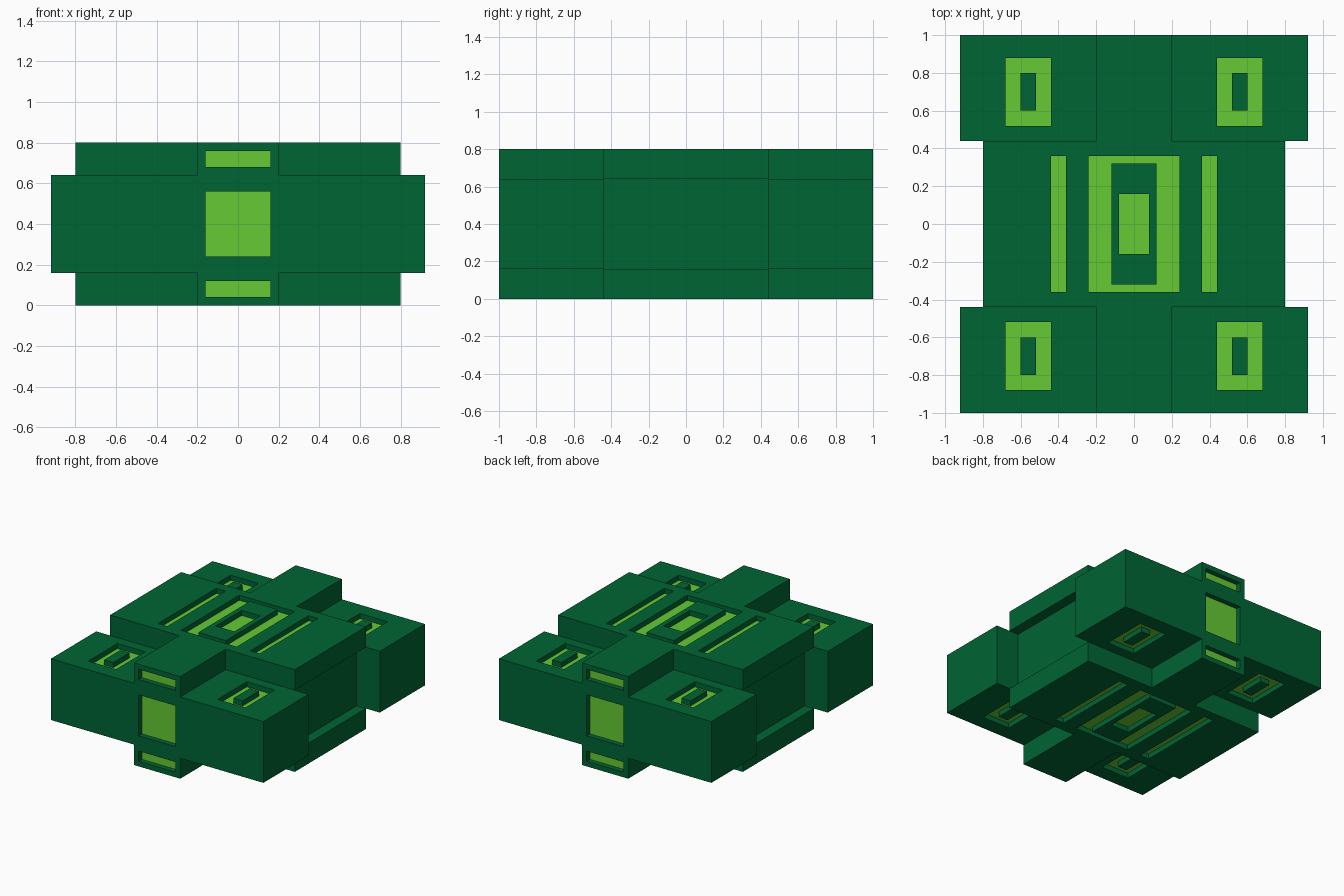
import bpy, bmesh
from mathutils import Vector

if "Cube" in bpy.data.objects:
    bpy.data.objects.remove(bpy.data.objects["Cube"], do_unlink=True)

DEPTH = 0.04   # depth of every recess
TOP = 0.8      # overall height


def material(name, rgb):
    m = bpy.data.materials.new(name)
    m.use_nodes = True
    m.diffuse_color = (*rgb, 1)
    bsdf = next(n for n in m.node_tree.nodes if n.type == 'BSDF_PRINCIPLED')
    bsdf.inputs["Base Color"].default_value = (*rgb, 1)
    return m


DARK = material("dark green", (0.0, 0.130, 0.035))
LIGHT = material("light green", (0.128, 0.590, 0.034))


def mesh_object(name, boxes):
    """One mesh of boxes, each given by two opposite corners."""
    bm = bmesh.new()
    for lo, hi in boxes:
        lo, hi = Vector(lo), Vector(hi)
        for v in bmesh.ops.create_cube(bm, size=1)["verts"]:
            v.co = (lo + hi) / 2 + v.co * (hi - lo)
    me = bpy.data.meshes.new(name)
    bm.to_mesh(me)
    bm.free()
    me.materials.append(DARK)
    me.materials.append(LIGHT)
    ob = bpy.data.objects.new(name, me)
    bpy.context.collection.objects.link(ob)
    return ob


def part(name, lo, hi, cuts=(), floor=None):
    """Box with recesses; floor = (axis, [positions]) of the light faces."""
    ob = mesh_object(name, [(lo, hi)])
    if not cuts:
        return
    cutter = mesh_object("cutter", cuts)
    cutter.hide_render = True
    mod = ob.modifiers.new("recess", 'BOOLEAN')
    mod.operation, mod.solver, mod.object = 'DIFFERENCE', 'EXACT', cutter
    bpy.context.view_layer.update()
    dg = bpy.context.evaluated_depsgraph_get()
    me = bpy.data.meshes.new_from_object(ob.evaluated_get(dg))
    ob.modifiers.clear()
    ob.data = me
    bpy.data.objects.remove(cutter, do_unlink=True)
    me.materials.clear()
    me.materials.append(DARK)
    me.materials.append(LIGHT)
    for p in me.polygons:
        p.material_index = 0
        if floor:
            axis, spots = floor
            if abs(p.normal[axis]) > 0.9 and any(abs(p.center[axis] - s) < 0.003 for s in spots):
                p.material_index = 1


def span(a, b, k):
    return sorted((a * k, b * k))


# Narrow middle of the body
part("body_middle", (-0.72, -0.44, 0.16), (0.72, 0.44, 0.64))

# Upper and lower slabs with recessed slots and a central frame
for name, z0, z1, up in (("upper", 0.64, TOP, True), ("lower", 0, 0.16, False)):
    fz = z1 - DEPTH if up else z0 + DEPTH
    c0, c1 = (fz, z1 + 0.05) if up else (z0 - 0.05, fz)
    i0, i1 = (fz, z1) if up else (z0, fz)
    cuts = [((x0, -0.36, c0), (x1, 0.36, c1))
            for x0, x1 in ((-0.44, -0.36), (-0.24, 0.24), (0.36, 0.44))]
    part(name + "_slab", (-0.8, -0.44, z0), (0.8, 0.44, z1), cuts, (2, [fz]))
    part(name + "_center_frame", (-0.12, -0.32, i0), (0.12, 0.32, i1),
         [((-0.08, -0.16, i0 - 0.05), (0.08, 0.16, i1 + 0.05))])

# Front and back arms with three windows each
for name, s in (("front", -1), ("back", 1)):
    fy = s * (1 - DEPTH)
    ya, yb = sorted((fy, s * 1.05))
    cuts = [((-0.16, ya, z0), (0.16, yb, z1))
            for z0, z1 in ((0.04, 0.12), (0.24, 0.56), (0.68, 0.76))]
    y0, y1 = span(0.44, 1.0, s)
    part(name + "_arm", (-0.2, y0, 0), (0.2, y1, TOP), cuts, (1, [fy]))

    # Corner blocks with a ring recess above and below
    for side, t in (("left", 1), ("right", -1)):
        label = name + "_" + side
        (bx0, bx1), (px0, px1), (ix0, ix1) = (span(a, b, t) for a, b in
                                              ((0.2, 0.92), (0.44, 0.68), (0.52, 0.60)))
        (py0, py1), (iy0, iy1) = (span(a, b, s) for a, b in ((0.52, 0.88), (0.60, 0.80)))
        lo_f, hi_f = 0.16 + DEPTH, 0.64 - DEPTH
        part(label + "_corner_block", (bx0, y0, 0.16), (bx1, y1, 0.64),
             [((px0, py0, hi_f), (px1, py1, 0.7)), ((px0, py0, 0.1), (px1, py1, lo_f))],
             (2, [lo_f, hi_f]))
        part(label + "_upper_peg", (ix0, iy0, hi_f), (ix1, iy1, 0.64))
        part(label + "_lower_peg", (ix0, iy0, 0.16), (ix1, iy1, lo_f))
